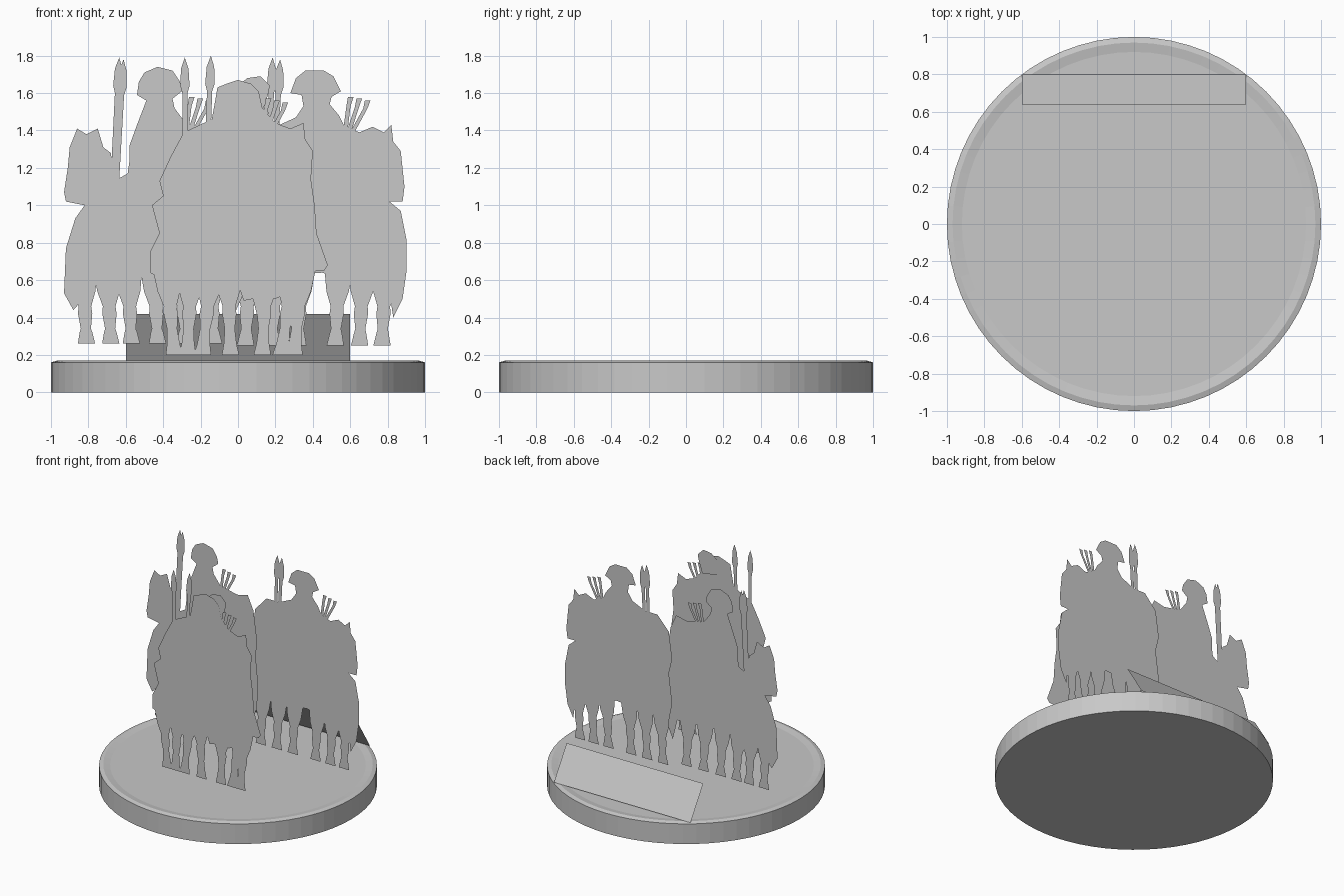
import bpy
import bmesh
import math

default_cube = bpy.data.objects.get("Cube")
if default_cube:
    bpy.data.objects.remove(default_cube, do_unlink=True)

grey = bpy.data.materials.new("plain grey")
grey.use_nodes = True
grey_value = (0.58, 0.58, 0.58, 1)
grey.diffuse_color = grey_value
grey.node_tree.nodes["Principled BSDF"].inputs["Base Color"].default_value = grey_value

# depth of each flat cutout
FRONT_ROW = -0.4
RIGHT_ROW = 0.18
LEFT_ROW = 0.23


def add_mesh(name, vertices, faces):
    mesh = bpy.data.meshes.new(name)
    mesh.from_pydata(vertices, [], faces)
    mesh.materials.append(grey)
    part = bpy.data.objects.new(name, mesh)
    bpy.context.collection.objects.link(part)
    return part


def cutout(name, outline, depth, shift=(0, 0)):
    """Flat upright silhouette from an (x, z) outline."""
    vertices = [(x + shift[0], depth, z + shift[1]) for x, z in outline]
    return add_mesh(name, vertices, [tuple(range(len(vertices)))])


def spear(name, foot, tip, depth):
    """Thin shaft with a leaf shaped blade, leaning from foot to tip."""
    length = math.dist(foot, tip)
    lean = math.atan2(tip[0] - foot[0], tip[1] - foot[1])
    half = [(.014, 0), (.014, length - .19), (.025, length - .15), (.02, length - .06)]
    shape = half + [(0, length)] + [(-x, z) for x, z in reversed(half)]
    turned = [(x * math.cos(lean) + z * math.sin(lean),
               z * math.cos(lean) - x * math.sin(lean)) for x, z in shape]
    cutout(name, turned, depth, foot)


def arrows(name, x, z, depth):
    """Fan of arrows rising out of a quiver."""
    for number, lean in enumerate((.03, .06, .09)):
        foot = number * .015
        height = .16 - number * .01
        shaft = [(foot - .012, -.05), (foot + .012, -.05), (lean + foot + .002, height * .7),
                 (lean + foot + .018, height), (lean + foot - .012, height), (lean + foot - .02, height * .7)]
        cutout(name, shaft, depth, (x, z))


def leg(name, x, ground, depth, lean=0.0):
    """Horse leg with thigh, knee, shank and hoof."""
    half = [(.078, .68), (.06, .54), (.034, .46), (.038, .42), (.027, .34),
            (.034, ground + .06), (.046, ground)]
    top = half[0][1]
    right = [(width + lean * (z - ground) / top, z) for width, z in half]
    left = [(-width + lean * (z - ground) / top, z) for width, z in half]
    cutout(name, right + left[::-1], depth, (x, 0))


# round base with a chamfered rim and shallow recess
profile = [(1, 0), (1, .16), (.97, .169), (.92, .161)]
segments = 64
rings = []
base_mesh = bmesh.new()
for radius, height in profile:
    ring = []
    for step in range(segments):
        angle = math.tau * step / segments
        ring.append(base_mesh.verts.new((radius * math.cos(angle), radius * math.sin(angle), height)))
    rings.append(ring)
for lower, upper in zip(rings, rings[1:]):
    for step in range(segments):
        after = (step + 1) % segments
        base_mesh.faces.new((lower[step], lower[after], upper[after], upper[step]))
base_mesh.faces.new(rings[0][::-1])
base_mesh.faces.new(rings[-1])
base = add_mesh("round_base", [], [])
base_mesh.to_mesh(base.data)
base_mesh.free()

# sloping blank panel at the back edge
add_mesh("sloping_panel", [(.6, .8, .169), (-.6, .8, .169), (-.6, .64, .42), (.6, .64, .42)], [(0, 1, 2, 3)])

# rider on the model's right: hat, shoulders, hidden flank, horse, pack, notch
right_rider = [
    (-.54, 1.59), (-.53, 1.66), (-.5, 1.71), (-.43, 1.74), (-.35, 1.72), (-.31, 1.66), (-.3, 1.61),
    (-.35, 1.57), (-.34, 1.52), (-.28, 1.44), (-.13, 1.41), (-.04, 1.43), (.01, 1.32), (.04, 1.1),
    (.03, .95), (.05, .75), (.04, .55), (-.01, .44), (-.05, .6),
    (-.45, .62), (-.7, .66), (-.84, .58), (-.86, .46), (-.88, .44), (-.93, .53), (-.92, .77),
    (-.87, .93), (-.82, 1.0), (-.92, 1.02), (-.93, 1.07), (-.91, 1.2), (-.9, 1.31), (-.86, 1.41), (-.81, 1.38),
    (-.75, 1.41), (-.72, 1.31), (-.68, 1.28), (-.66, 1.13), (-.59, 1.17), (-.58, 1.24),
    (-.58, 1.32), (-.54, 1.43), (-.49, 1.56)]
cutout("right_rider_and_horse", right_rider, RIGHT_ROW)

# rider on the model's left
left_rider = [
    (.28, 1.6), (.31, 1.68), (.36, 1.72), (.46, 1.72), (.51, 1.69), (.55, 1.61), (.5, 1.58),
    (.49, 1.54), (.54, 1.48), (.57, 1.42), (.65, 1.39), (.72, 1.42), (.78, 1.39), (.82, 1.43),
    (.83, 1.34), (.87, 1.29), (.89, 1.1), (.88, 1.02), (.81, 1.02), (.87, .97), (.9, .82), (.9, .64),
    (.88, .5), (.83, .4), (.8, .6), (.62, .58), (.45, .64), (-.01, .6), (-.04, .75), (-.01, .98),
    (-.04, 1.1), (-.01, 1.31), (.09, 1.42), (.2, 1.42), (.31, 1.47), (.35, 1.53), (.34, 1.59)]
cutout("left_rider_and_horse", left_rider, LEFT_ROW)

# middle rider in the front row
middle_rider = [
    (-.14, 1.46), (-.12, 1.57), (-.11, 1.63), (-.06, 1.65), (0, 1.67), (.07, 1.65), (.11, 1.61),
    (.13, 1.52), (.2, 1.44), (.28, 1.41), (.35, 1.44), (.36, 1.35), (.4, 1.29), (.39, 1.14), (.41, 1),
    (.42, .85), (.48, .68), (.46, .65), (.38, .65), (.36, .57), (.2, .5), (0, .58), (-.38, .59), (-.47, .64),
    (-.47, .75), (-.42, .85), (-.46, 1), (-.4, 1.05), (-.42, 1.13), (-.36, 1.26), (-.29, 1.39)]
cutout("middle_rider_and_horse", middle_rider, FRONT_ROW)
hat_crown = [(-.07, 1.5), (-.07, 1.62), (-.02, 1.66), (.05, 1.67), (.1, 1.62), (.09, 1.57), (.06, 1.48)]
cutout("middle_rider_hat", hat_crown, FRONT_ROW + .01, (.07, .02))

# curved muzzle of the lowered front horse
muzzle = [(0, .58), (.03, .49), (.08, .5), (.1, .42), (.15, .4), (.18, .48), (.16, .6)]
cutout("front_horse_muzzle", muzzle, FRONT_ROW)

# legs of the three horses
for x in (-.81, -.68, -.57, -.43, -.28, -.13):
    leg("right_horse_leg", x, .26, RIGHT_ROW, -.03)
for x in (.77, .65, .52, .32, .18, .04):
    leg("left_horse_leg", x, .25, LEFT_ROW, .03)
for x, lean in ((-.34, -.06), (-.27, .03), (-.19, .07), (-.04, -.02), (.13, .03), (.23, .1), (.3, .06)):
    leg("front_horse_leg", x, .2, FRONT_ROW, lean)

# spears and quivers
spear("right_rider_spear", (-.67, 1.07), (-.635, 1.79), RIGHT_ROW)
spear("right_rider_spear", (-.65, 1.12), (-.612, 1.78), RIGHT_ROW)
spear("left_rider_spear", (.16, 1.1), (.185, 1.79), LEFT_ROW)
spear("left_rider_spear", (.19, 1.1), (.225, 1.78), LEFT_ROW)
spear("middle_rider_spear", (-.28, 1.1), (-.285, 1.79), FRONT_ROW)
spear("middle_rider_spear", (-.17, 1.1), (-.145, 1.8), FRONT_ROW)
arrows("right_rider_arrows", -.28, 1.42, RIGHT_ROW)
arrows("left_rider_arrows", .57, 1.42, LEFT_ROW)
arrows("middle_rider_arrows", .13, 1.41, FRONT_ROW)
